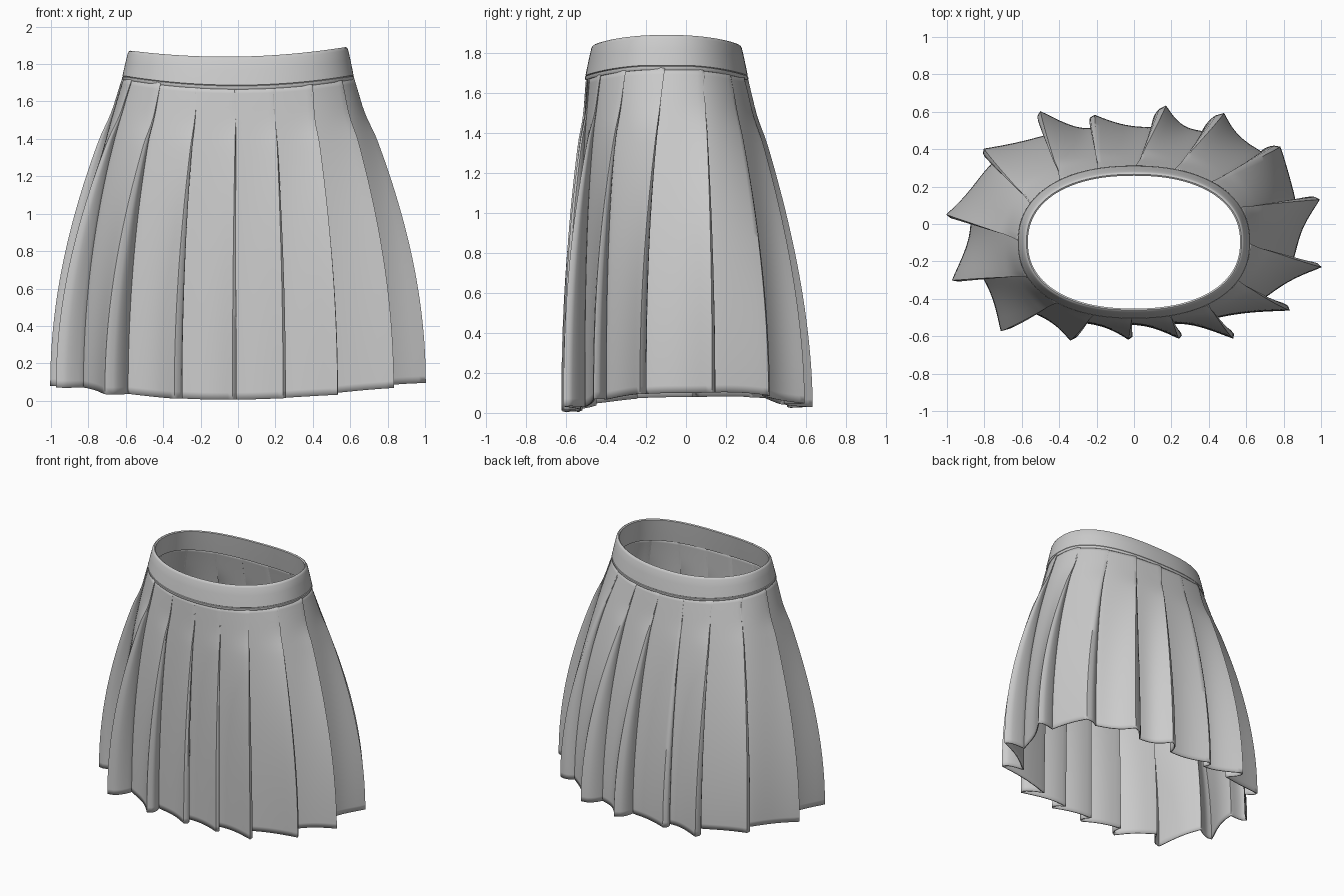
import bpy, bmesh, math
from mathutils import Vector

cube = bpy.data.objects.get("Cube")
if cube:
    bpy.data.objects.remove(cube)

cloth = bpy.data.materials.new("grey cloth")
cloth.use_nodes = True
GREY = (0.6, 0.6, 0.6, 1)
cloth.diffuse_color = GREY
cloth.node_tree.nodes["Principled BSDF"].inputs["Base Color"].default_value = GREY

WAIST_Y, HEM_Y = -0.097, -0.01


def oval(phi, rx, ry, n, cy):
    """Point on a rounded oval."""
    c, s = math.cos(phi), math.sin(phi)
    r = (abs(c) ** n + abs(s) ** n) ** (-1 / n)
    return Vector((rx * r * c, cy + ry * r * s))


def waist(phi, grow=0.0):
    return oval(phi, 0.605 + grow, 0.393 + grow, 2.25, WAIST_Y)


def hem(phi):
    return oval(phi, 0.87, 0.525, 2.6, HEM_Y)


def seam_z(x):
    return 1.665 + 0.05 * min(1, (x / 0.6) ** 2)


def smoothstep(a, b, x):
    t = max(0, min(1, (x - a) / (b - a)))
    return t * t * (3 - 2 * t)


def build(name, rings, wrap_rows=False):
    """Skin a list of closed rings."""
    bm = bmesh.new()
    rows = [[bm.verts.new(p) for p in ring] for ring in rings]
    pairs = list(zip(rows, rows[1:]))
    if wrap_rows:
        pairs.append((rows[-1], rows[0]))
    for low, high in pairs:
        for i in range(len(low)):
            j = (i + 1) % len(low)
            bm.faces.new((low[i], low[j], high[j], high[i]))
    bmesh.ops.recalc_face_normals(bm, faces=bm.faces)
    mesh = bpy.data.meshes.new(name)
    bm.to_mesh(mesh)
    bm.free()
    mesh.materials.append(cloth)
    ob = bpy.data.objects.new(name, mesh)
    bpy.context.collection.objects.link(ob)
    bpy.ops.object.select_all(action='DESELECT')
    ob.select_set(True)
    bpy.context.view_layer.objects.active = ob
    bpy.ops.object.shade_smooth_by_angle(angle=math.radians(50))
    return ob


# Pleat tips along the hem, counter-clockwise from the front
TIPS = [(-.03, -.615), (.24, -.61), (.53, -.61), (.83, -.46), (1, -.23), (.99, .13),
        (.78, .41), (.48, .59), (.17, .63), (-.21, .58), (-.5, .6), (-.8, .4),
        (-1, .05), (-.97, -.3), (-.71, -.57), (-.34, -.62)]
N = len(TIPS)

tip_phi, tip_ratio = [], []
for x, y in TIPS:
    a = math.atan2((y - HEM_Y) / 0.525, x / 0.87)
    while tip_phi and a < tip_phi[-1]:
        a += math.tau
    tip_phi.append(a)
    base = hem(a) - Vector((0, HEM_Y))
    tip_ratio.append(math.hypot(x, y - HEM_Y) / base.length)

# Waist angles spaced evenly by arc length
steps = 1440
angles = [-math.pi / 2 - 0.02 + math.tau * i / steps for i in range(steps + 1)]
lengths = [0]
for a, b in zip(angles, angles[1:]):
    lengths.append(lengths[-1] + (waist(b) - waist(a)).length)
waist_phi = [next(a for a, d in zip(angles, lengths) if d >= lengths[-1] * i / N)
             for i in range(N)]


def at(table, i):
    return table[i % N] + math.tau * (i // N)


def fold_start(i):
    """Waist and hem angles of the inner fold tucked behind tip i."""
    k = 0.02 + 0.12 * math.sin(at(tip_phi, i))
    return (at(waist_phi, i) - 0.15 * (at(waist_phi, i + 1) - at(waist_phi, i)),
            at(tip_phi, i) + k * (at(tip_phi, i + 1) - at(tip_phi, i)))


# Around the skirt: each pleat rises gently to a rounded lip, then tucks back under
PANEL, RETURN = 14, 7
columns = []
for i in range(N):
    w0, h0 = fold_start(i - 1)
    w1, h1 = at(waist_phi, i), at(tip_phi, i)
    w2, h2 = fold_start(i)
    for s in range(PANEL + 1):
        t = s / PANEL
        columns.append((w0 + (w1 - w0) * t, h0 + (h1 - h0) * t, tip_ratio[i], t ** 2.6))
    for s in range(1, RETURN):
        t = s / RETURN
        lip = 0.025 * math.sin(math.pi * t ** 0.6)
        columns.append((w1 + (w2 - w1) * t, h1 + (h2 - h1) * t + lip, tip_ratio[i],
                        (1 - t) ** 1.2))

# Down the skirt: stitched flat under the band, then opening towards the hem
ROWS = 44
rings = []
for row in range(ROWS + 1):
    v = row / ROWS
    flare_x = 1 - (1 - v) ** 2
    opened = 0.12 + (max(flare_x, 0.12) - 0.12) * smoothstep(0.08, 0.2, v)
    ring = []
    for wp, hp, ratio, shape in columns:
        # the front falls steeply from the hip, the back flares slowly
        side = math.sin(hp)
        flare_y = 1 - (1 - v) ** (2 - (0.25 if side > 0 else 1.0) * side)
        centre = Vector((0, WAIST_Y + (HEM_Y - WAIST_Y) * flare_y))
        top, low = waist(wp), hem(hp)
        p = Vector((top.x + (low.x - top.x) * flare_x, top.y + (low.y - top.y) * flare_y))
        p = centre + (p - centre) * (1 + (ratio - 1) * shape * opened)
        low_z = 0.006 + 0.11 * low.x ** 2 + 0.012 * low.x + 0.02 * smoothstep(0, 0.4, low.y)
        z_top = seam_z(top.x) + 0.015
        ring.append((p.x, p.y, z_top + (low_z - z_top) * v))
    rings.append(ring)
skirt = build("pleated_skirt", rings)
solid = skirt.modifiers.new("cloth thickness", 'SOLIDIFY')
solid.thickness = 0.008
solid.offset = 0

# Waistband: (height fraction, outward offset), outside up and inside down
BAND = [(0, .004), (0, .012), (.04, .016), (.1, .015), (.115, .009), (.13, .013),
        (.3, .007), (.6, -.004), (.9, -.016), (.97, -.022), (1, -.03), (.97, -.038),
        (.6, -.028), (.2, -.016), (0, -.01)]
SEGMENTS = 128
band_rings = []
for h, grow in BAND:
    ring = []
    for i in range(SEGMENTS):
        p = waist(math.tau * i / SEGMENTS, grow)
        u = p.x / 0.6
        low_z, high_z = seam_z(p.x), 1.84 + 0.045 * u * u + 0.01 * u
        ring.append((p.x, p.y, low_z + (high_z - low_z) * h))
    band_rings.append(ring)
build("waistband", band_rings, wrap_rows=True)
